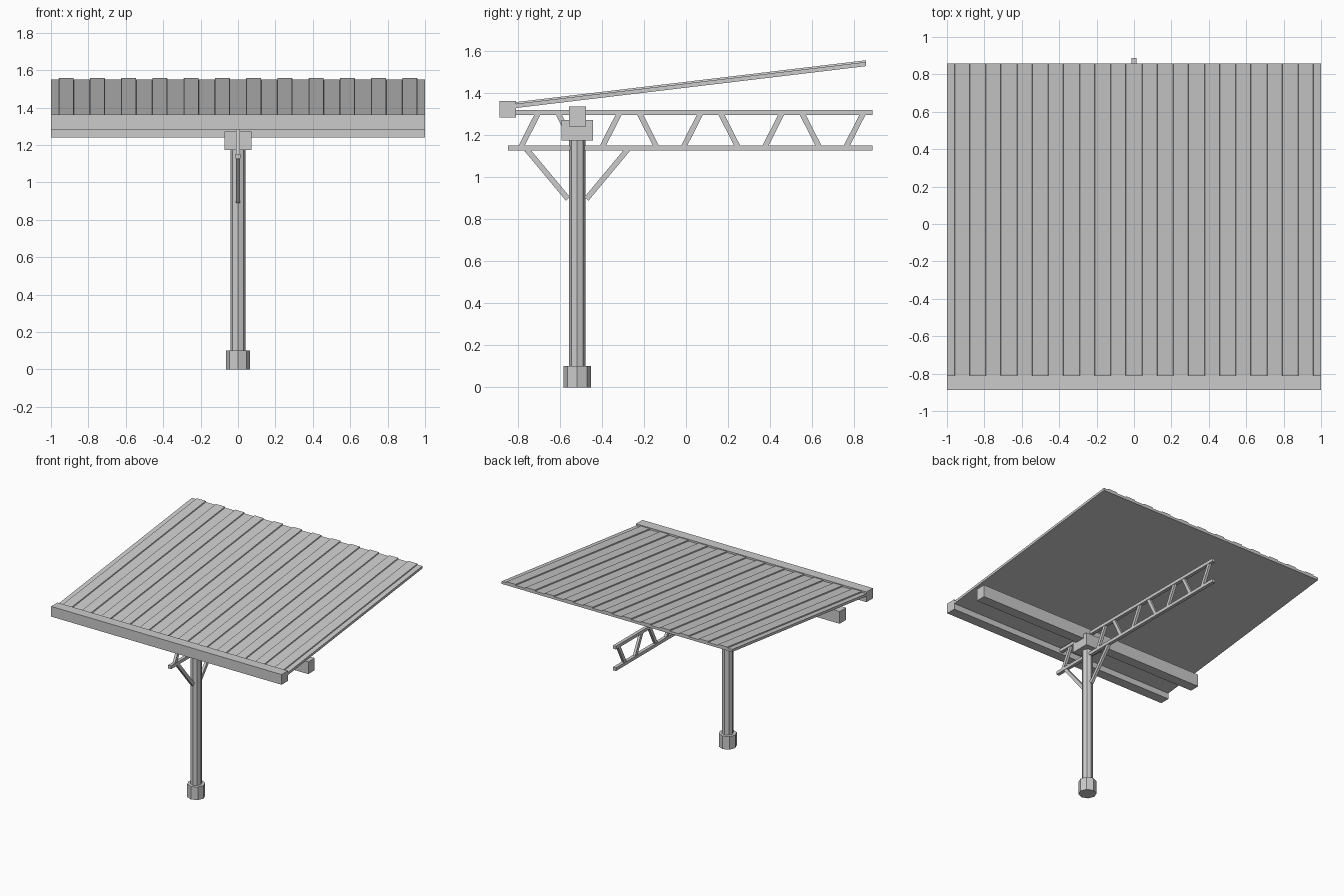
import bpy, bmesh, math
from mathutils import Vector

if "Cube" in bpy.data.objects:
    bpy.data.objects.remove(bpy.data.objects["Cube"])

grey = bpy.data.materials.new("plain_grey")
grey.diffuse_color = (0.6, 0.6, 0.6, 1)
grey.use_nodes = True
grey.node_tree.nodes["Principled BSDF"].inputs["Base Color"].default_value = grey.diffuse_color

POST_Y = -0.518


def finish(name, bm):
    bmesh.ops.recalc_face_normals(bm, faces=bm.faces)
    mesh = bpy.data.meshes.new(name)
    bm.to_mesh(mesh)
    bm.free()
    mesh.materials.append(grey)
    obj = bpy.data.objects.new(name, mesh)
    bpy.context.collection.objects.link(obj)
    return obj


def prism(name, points, offset):
    """Solid made by sweeping a closed outline along an offset."""
    bm = bmesh.new()
    face = bm.faces.new([bm.verts.new(p) for p in points])
    top = bmesh.ops.extrude_face_region(bm, geom=[face])["geom"]
    bmesh.ops.translate(bm, vec=offset,
                        verts=[v for v in top if isinstance(v, bmesh.types.BMVert)])
    return finish(name, bm)


def box(name, x, y, z):
    """Box from (min, max) ranges."""
    outline = [(x[0], y[0], z[0]), (x[0], y[1], z[0]),
               (x[0], y[1], z[1]), (x[0], y[0], z[1])]
    return prism(name, outline, (x[1] - x[0], 0, 0))


def octagon(name, radius, z0, z1):
    ring = [(radius * math.cos(math.tau * i / 8),
             POST_Y + radius * math.sin(math.tau * i / 8), z0) for i in range(8)]
    return prism(name, ring, (0, 0, z1 - z0))


def strut(name, a, b, width, half_x):
    """Square-ended bar in the x = 0 plane between (y, z) points a and b."""
    a, b = Vector(a), Vector(b)
    d = (b - a).normalized()
    n = Vector((-d.y, d.x)) * width / 2
    outline = [(-half_x, p.x, p.y) for p in (a + n, b + n, b - n, a - n)]
    return prism(name, outline, (2 * half_x, 0, 0))


# Foot, post and post cap
octagon("foot", 0.065, 0, 0.102)
octagon("post", 0.04, 0.1, 1.18)
box("post_cap", (-0.072, 0.072), (-0.593, -0.443), (1.174, 1.273))

# Long beams across the width
box("main_beam", (-1, 1), (-0.557, -0.477), (1.241, 1.337))
box("front_fascia", (-1, 1), (-0.888, -0.809), (1.284, 1.364))

# Cantilever truss: chords, then alternating web bars
box("truss_top_chord", (-0.013, 0.013), (-0.848, 0.887), (1.296, 1.321))
box("truss_bottom_chord", (-0.013, 0.013), (-0.848, 0.887), (1.127, 1.152))
STEP = 0.387
for k in range(5):
    y = -0.788 + STEP * k
    strut("truss_web_rising", (y, 1.14), (y + 0.085, 1.307), 0.026, 0.01)
for k in range(4):
    y = -0.61 + STEP * k
    strut("truss_web_falling", (y, 1.307), (y + 0.085, 1.14), 0.026, 0.01)

# Knee braces from post to bottom chord
strut("knee_brace_front", (-0.562, 0.897), (-0.758, 1.132), 0.026, 0.01)
strut("knee_brace_back", (-0.474, 0.897), (-0.278, 1.132), 0.026, 0.01)

# Ribbed roof sheet: stepped profile at the back edge swept down the slope
BACK_Y, FRONT_Y, SLOPE = 0.857, -0.83, 0.1195
profile = [(-1, 1.529), (-1, 1.549)]
for i in range(12):
    x = -0.96 + 0.1671 * i
    profile += [(x, 1.549), (x + 0.002, 1.557), (x + 0.08, 1.557), (x + 0.082, 1.549)]
profile += [(1, 1.549), (1, 1.529)]
run = FRONT_Y - BACK_Y
prism("roof_sheet", [(x, BACK_Y, z) for x, z in profile], (0, run, run * SLOPE))
